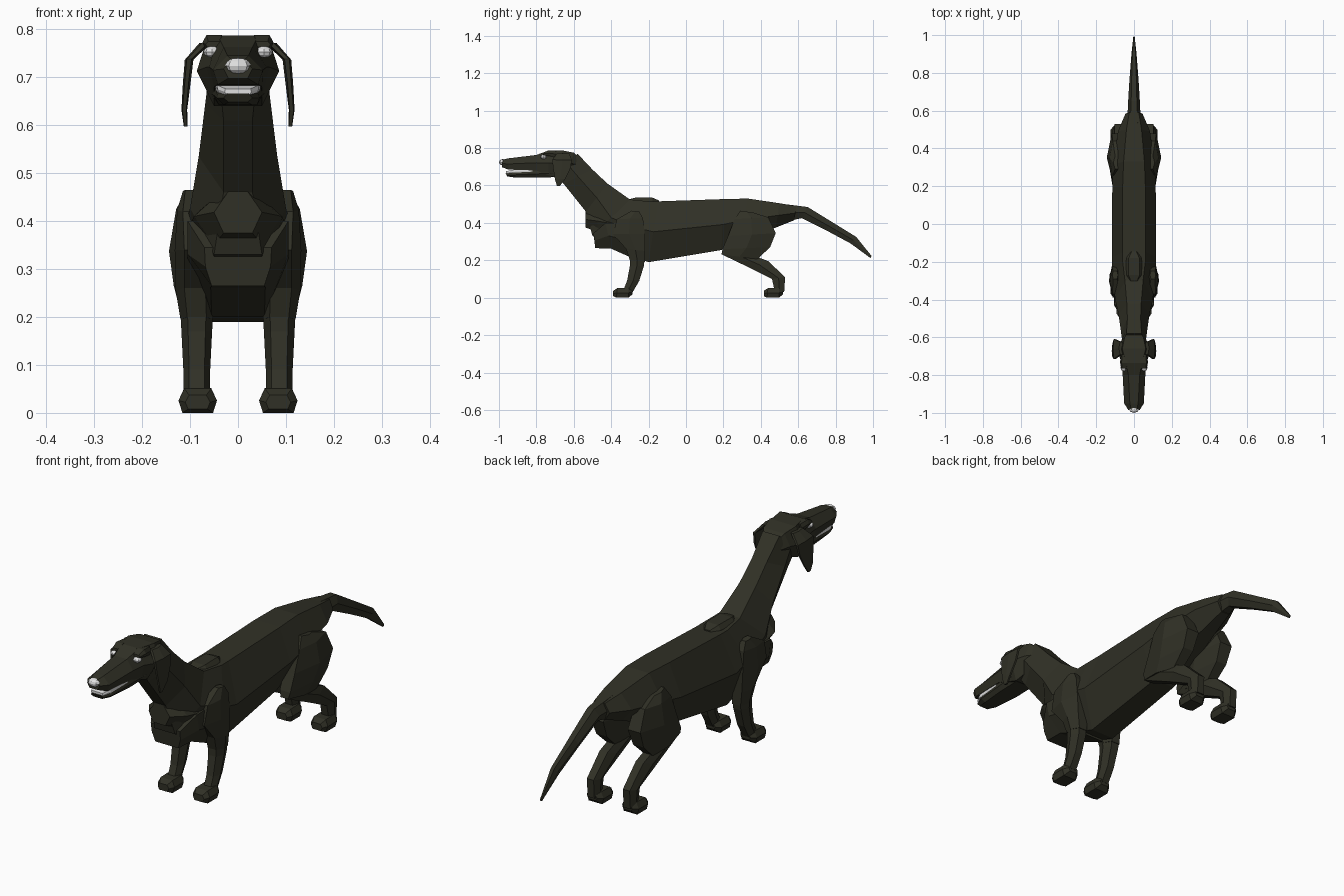
import bpy, bmesh
from mathutils import Vector


def material(name, rgb):
    m = bpy.data.materials.new(name)
    m.diffuse_color = (*rgb, 1)
    return m


COAT = material("dark_coat", (0.030, 0.030, 0.019))
PALE = material("pale_grey", (0.75, 0.75, 0.75))


def finish(name, bm, mat, mirror):
    bmesh.ops.recalc_face_normals(bm, faces=bm.faces)
    me = bpy.data.meshes.new(name)
    bm.to_mesh(me)
    bm.free()
    me.materials.append(mat)
    ob = bpy.data.objects.new(name, me)
    bpy.context.collection.objects.link(ob)
    if mirror:
        ob.modifiers.new("mirror", 'MIRROR')
    return ob


def loft(name, rows, x=0.0, mirror=False, mat=COAT):
    """Six-sided loft. Row: y,z of one edge, y,z of opposite edge,
    half widths at first edge, middle, second edge, optional own x."""
    bm = bmesh.new()
    rings = []
    for r in rows:
        a, b = Vector((0, r[0], r[1])), Vector((0, r[2], r[3]))
        cx = Vector((r[7] if len(r) > 7 else x, 0, 0))
        mid = (a + b) / 2
        pts = [(a, r[4]), (mid, r[5]), (b, r[6]), (b, -r[6]), (mid, -r[5]), (a, -r[4])]
        rings.append([bm.verts.new(p + cx + Vector((w, 0, 0))) for p, w in pts])
    for p, q in zip(rings, rings[1:]):
        for i in range(6):
            j = (i + 1) % 6
            bm.faces.new((p[i], p[j], q[j], q[i]))
    bm.faces.new(rings[0])
    bm.faces.new(rings[-1])
    return finish(name, bm, mat, mirror)


def ball(name, centre, size, mirror=False):
    """Small faceted ball given by its half sizes."""
    bm = bmesh.new()
    bmesh.ops.create_uvsphere(bm, u_segments=8, v_segments=6, radius=1)
    for v in bm.verts:
        v.co = Vector([c + s * k for c, s, k in zip(centre, size, v.co)])
    return finish(name, bm, PALE, mirror)


# Neck, trunk and rump in one sweep
loft("body", [
    (-.58, .77, -.69, .66, .04, .06, .035),
    (-.50, .685, -.655, .61, .035, .068, .03),
    (-.42, .61, -.535, .46, .038, .082, .03),
    (-.30, .525, -.50, .33, .048, .10, .05),
    (-.20, .515, -.32, .23, .06, .115, .055),
    (-.15, .515, -.20, .19, .06, .117, .055),
    (.20, .527, .19, .255, .06, .115, .05),
    (.33, .53, .30, .30, .055, .11, .05),
    (.50, .505, .48, .375, .04, .085, .03),
    (.59, .49, .58, .415, .025, .045, .02)])

# Raised plate over the shoulders
loft("withers", [
    (-.31, .525, -.31, .49, .012, .03, .03),
    (-.27, .535, -.27, .49, .03, .047, .05),
    (-.18, .535, -.18, .50, .028, .04, .04),
    (-.145, .52, -.145, .50, .012, .018, .02)])

# Breast
loft("upper_breast", [
    (-.537, .462, -.537, .375, .02, .05, .03),
    (-.48, .47, -.47, .35, .025, .092, .05),
    (-.36, .46, -.36, .32, .04, .10, .07)])
loft("lower_breast", [
    (-.495, .345, -.485, .265, .07, .068, .055),
    (-.43, .40, -.40, .262, .105, .105, .057),
    (-.30, .40, -.26, .20, .10, .105, .055)])

# Tail
loft("tail", [
    (.53, .50, .57, .415, .02, .035, .02),
    (.65, .485, .62, .425, .015, .032, .015),
    (.78, .405, .75, .36, .012, .024, .012),
    (.91, .325, .88, .29, .008, .014, .008),
    (.993, .222, .985, .213, .002, .004, .002)])

# Front limbs
loft("shoulder", [
    (-.29, .465, -.25, .46, .01, .015, .01, .10),
    (-.37, .42, -.23, .425, .02, .032, .02, .095),
    (-.39, .34, -.22, .34, .02, .04, .025, .092),
    (-.32, .26, -.22, .25, .022, .04, .022, .09),
    (-.30, .20, -.22, .19, .02, .034, .02, .086)], mirror=True)
loft("front_leg", [
    (-.30, .23, -.22, .22, .02, .035, .02),
    (-.30, .17, -.225, .17, .018, .032, .018),
    (-.315, .09, -.25, .09, .016, .028, .016),
    (-.335, .04, -.285, .03, .016, .027, .016)], .086, True)


def paw(name, y):
    loft(name, [
        (y - .052, .037, y - .052, .008, .018, .026, .02),
        (y - .03, .051, y - .035, 0, .028, .040, .032),
        (y + .03, .052, y + .03, 0, .028, .040, .032),
        (y + .052, .042, y + .05, .018, .016, .024, .016)], .084, True)


paw("front_paw", -.337)
paw("hind_paw", .468)

# Hind limbs
loft("thigh", [
    (.29, .465, .36, .455, .015, .025, .015, .085),
    (.26, .42, .44, .43, .025, .042, .025, .087),
    (.225, .33, .48, .345, .025, .056, .03, .088),
    (.195, .26, .45, .27, .025, .046, .025, .088),
    (.19, .232, .38, .205, .018, .034, .02, .088)], mirror=True)
loft("hind_leg", [
    (.19, .232, .30, .25, .018, .032, .018),
    (.34, .16, .44, .195, .018, .03, .018),
    (.46, .10, .53, .11, .016, .028, .016),
    (.475, .03, .525, .03, .016, .026, .016)], .086, True)

# Head
loft("head", [
    (-.985, .737, -.985, .698, .014, .03, .02),
    (-.95, .745, -.95, .685, .022, .052, .042),
    (-.80, .763, -.80, .68, .03, .06, .05),
    (-.735, .787, -.735, .655, .042, .066, .05),
    (-.66, .787, -.69, .64, .062, .086, .05),
    (-.60, .775, -.63, .66, .05, .066, .04),
    (-.57, .745, -.59, .68, .03, .05, .03)])
loft("lower_jaw", [
    (-.965, .666, -.955, .648, .022, .03, .02),
    (-.92, .672, -.91, .642, .04, .045, .03),
    (-.80, .682, -.80, .642, .046, .05, .04),
    (-.68, .69, -.68, .645, .05, .057, .04)])
loft("teeth", [
    (-.962, .676, -.962, .663, .026, .028, .024),
    (-.93, .683, -.93, .668, .042, .043, .041),
    (-.82, .684, -.82, .674, .047, .047, .047)], mat=PALE)
loft("brow", [
    (-.765, .775, -.765, .763, .012, .018, .014),
    (-.735, .788, -.73, .757, .016, .024, .018),
    (-.69, .785, -.69, .75, .012, .018, .014)], .05, True)
ball("nose", (0, -.98, .724), (.027, .02, .017))
ball("eye", (.054, -.762, .753), (.018, .017, .012), True)

# Hanging ears
loft("ear", [
    (-.69, .772, -.625, .772, .006, .012, .006, .068),
    (-.715, .738, -.61, .735, .005, .009, .005, .102),
    (-.71, .69, -.62, .685, .004, .008, .004, .107),
    (-.70, .63, -.645, .635, .004, .006, .004, .112),
    (-.69, .597, -.675, .597, .003, .004, .003, .109)], mirror=True)
